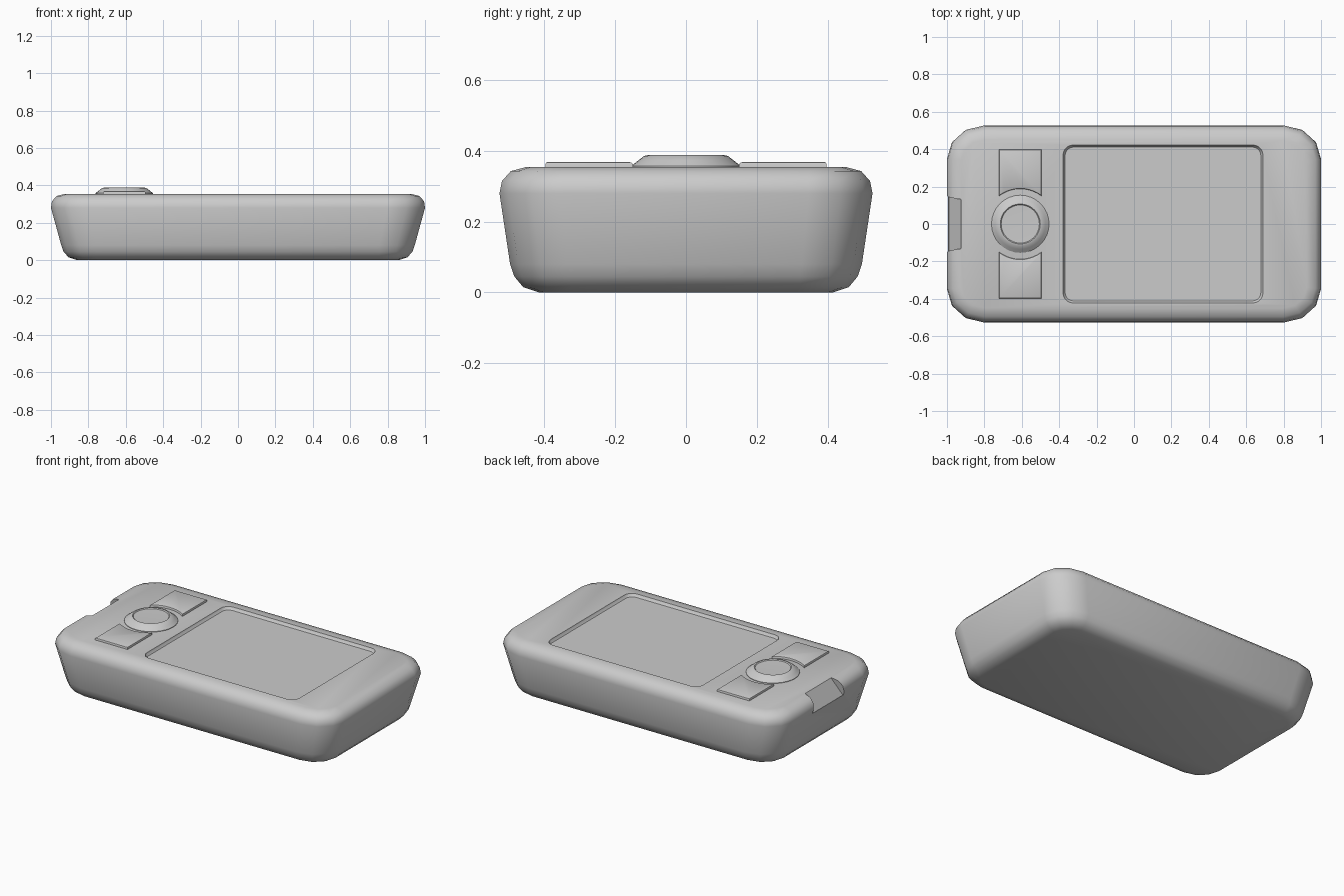
import bpy, bmesh, math
from mathutils import Vector

if "Cube" in bpy.data.objects:
    bpy.data.objects.remove(bpy.data.objects["Cube"])


def loft(name, loops, angle=40):
    """Skin a stack of matching closed loops and cap both ends."""
    bm = bmesh.new()
    rings = [[bm.verts.new(p) for p in lp] for lp in loops]
    n = len(rings[0])
    for a, b in zip(rings, rings[1:]):
        for i in range(n):
            j = (i + 1) % n
            bm.faces.new((a[i], a[j], b[j], b[i]))
    bm.faces.new(rings[0][::-1])
    bm.faces.new(rings[-1])
    bmesh.ops.recalc_face_normals(bm, faces=bm.faces)
    me = bpy.data.meshes.new(name)
    bm.to_mesh(me)
    bm.free()
    ob = bpy.data.objects.new(name, me)
    bpy.context.collection.objects.link(ob)
    smooth(ob, angle)
    return ob


def smooth(ob, angle=40):
    bpy.ops.object.select_all(action='DESELECT')
    bpy.context.view_layer.objects.active = ob
    ob.select_set(True)
    bpy.ops.object.shade_smooth_by_angle(angle=math.radians(angle))


def rounded(cx, hx, hy, rx, ry, z, seg):
    """Rounded rectangle loop centred on (cx, 0)."""
    pts = []
    for k, (sx, sy) in enumerate(((1, 1), (-1, 1), (-1, -1), (1, -1))):
        for i in range(seg + 1):
            a = math.pi / 2 * (k + i / seg)
            pts.append((cx + sx * (hx - rx) + rx * math.cos(a),
                        sy * (hy - ry) + ry * math.sin(a), z))
    return pts


def cut(ob, cutter):
    m = ob.modifiers.new("cut", 'BOOLEAN')
    m.operation = 'DIFFERENCE'
    m.solver = 'EXACT'
    m.object = cutter
    bpy.context.view_layer.objects.active = ob
    bpy.ops.object.modifier_apply(modifier=m.name)
    bpy.data.objects.remove(cutter)


# Tapered body shell: half length, half width, corner radii, height
body = loft("body", [rounded(0, *s, 3) for s in (
    (0.86, 0.415, 0.11, 0.10, 0.0),
    (0.905, 0.46, 0.15, 0.14, 0.015),
    (0.933, 0.485, 0.175, 0.16, 0.045),
    (0.945, 0.497, 0.19, 0.17, 0.08),
    (1.0, 0.527, 0.20, 0.18, 0.28),
    (0.995, 0.52, 0.195, 0.175, 0.315),
    (0.97, 0.495, 0.17, 0.15, 0.343),
    (0.925, 0.45, 0.13, 0.11, 0.355))])

# Recessed screen with a narrow sloped rim
cut(body, loft("screen_cutter", [rounded(0.155, 0.535 - d, 0.423 - d, 0.055 - d, 0.055 - d, z, 5)
                                 for d, z in ((0.012, 0.338), (0.003, 0.348), (0.0, 0.356), (0.0, 0.4))]))

# Slanted window notch on the left end
floor = [(-0.925, -0.132, 0.355), (-0.925, 0.132, 0.355),
         (-0.992, 0.155, 0.255), (-0.992, -0.155, 0.255)]
cap = [tuple(Vector(p) + Vector((-0.1, 0, 0.067))) for p in floor]
floor_in = [tuple(Vector(p) + Vector((0.003, 0, -0.002))) for p in floor]
cut(body, loft("notch_cutter", [floor_in, cap]))
smooth(body)

# Pair of soft keys with an edge curved around the pad
PAD_X = -0.608


def key_loop(inset, z, side):
    r, h, top = 0.188 + inset, 0.113 - inset, 0.397 - inset
    a = math.asin(h / r)
    pts = [(PAD_X + r * math.sin(t), r * math.cos(t))
           for t in (-a + 2 * a * i / 10 for i in range(11))]
    pts += [(PAD_X + h, top), (PAD_X - h, top)]
    return [(x, side * y, z) for x, y in pts]


for label, side in (("back", 1), ("front", -1)):
    loft(label + "_key", [key_loop(d, z, side) for d, z in
                          ((0, 0.345), (0, 0.363), (0.002, 0.367), (0.006, 0.369))], 30)

# Round thumb pad with a shallow dished top
loft("thumb_pad", [[(PAD_X + r * math.cos(2 * math.pi * i / 32),
                     r * math.sin(2 * math.pi * i / 32), z) for i in range(32)]
                   for r, z in ((0.154, 0.345), (0.154, 0.358), (0.135, 0.373),
                                (0.118, 0.386), (0.107, 0.388), (0.102, 0.383), (0.06, 0.382))], 30)
